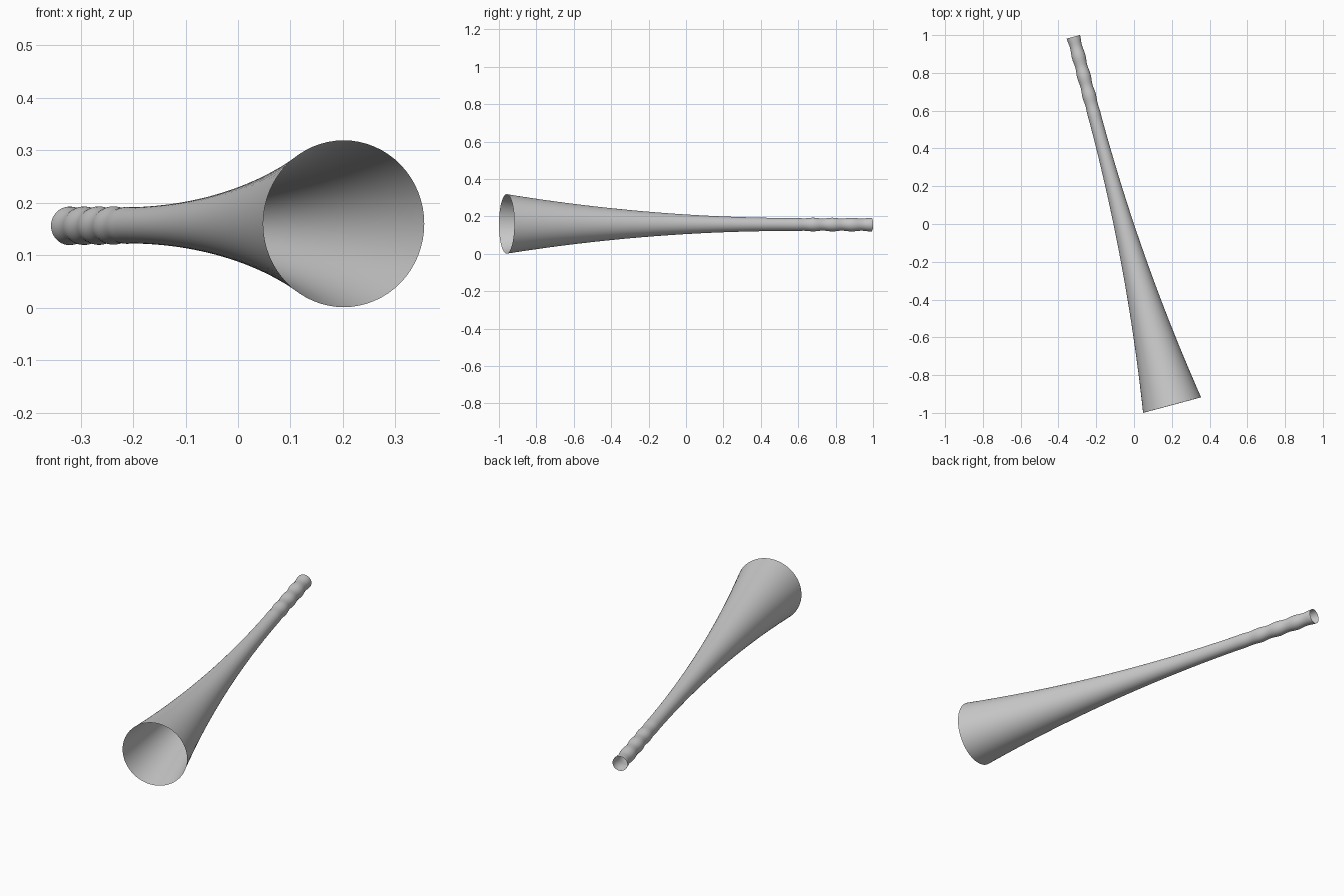
import bpy, math
from mathutils import Vector

if "Cube" in bpy.data.objects:
    bpy.data.objects.remove(bpy.data.objects["Cube"])

# Axis of the horn, from the open bell to the mouth end
BELL = Vector((0.2015, -0.9587, 0.16))
TIP = Vector((-0.321, 0.991, 0.156))
LENGTH = (TIP - BELL).length
SIDES, RINGS = 64, 150


def radius(s):
    """Flared bell easing into a slim tube with rippled finger grips."""
    flare = max(0.0, 1 - s / 1.6)
    r = 0.0345 + 0.1245 * flare ** 2
    fade = min(1.0, max(0.0, (s - 1.55) / 0.15))
    return r + 0.0022 * fade * math.cos(2 * math.pi * (LENGTH - s) / 0.108)


axis = (TIP - BELL).normalized()
side = axis.cross(Vector((0, 0, 1))).normalized()
up = side.cross(axis)

# Open thin shell made from rings along the axis
verts, faces = [], []
for i in range(RINGS + 1):
    s = LENGTH * i / RINGS
    for j in range(SIDES):
        a = 2 * math.pi * j / SIDES
        verts.append(BELL + axis * s + radius(s) * (side * math.cos(a) + up * math.sin(a)))
for i in range(RINGS):
    for j in range(SIDES):
        k = (j + 1) % SIDES
        faces.append((i * SIDES + j, i * SIDES + k, (i + 1) * SIDES + k, (i + 1) * SIDES + j))

mesh = bpy.data.meshes.new("horn_tube")
mesh.from_pydata(verts, [], faces)
# Outward-facing normals
centre = BELL + axis * (LENGTH * 0.5 / RINGS)
if mesh.polygons[0].normal.dot(mesh.polygons[0].center - centre) < 0:
    mesh.flip_normals()
mesh.polygons.foreach_set("use_smooth", [True] * len(mesh.polygons))
mesh.update()
horn = bpy.data.objects.new("horn_tube", mesh)
bpy.context.collection.objects.link(horn)
